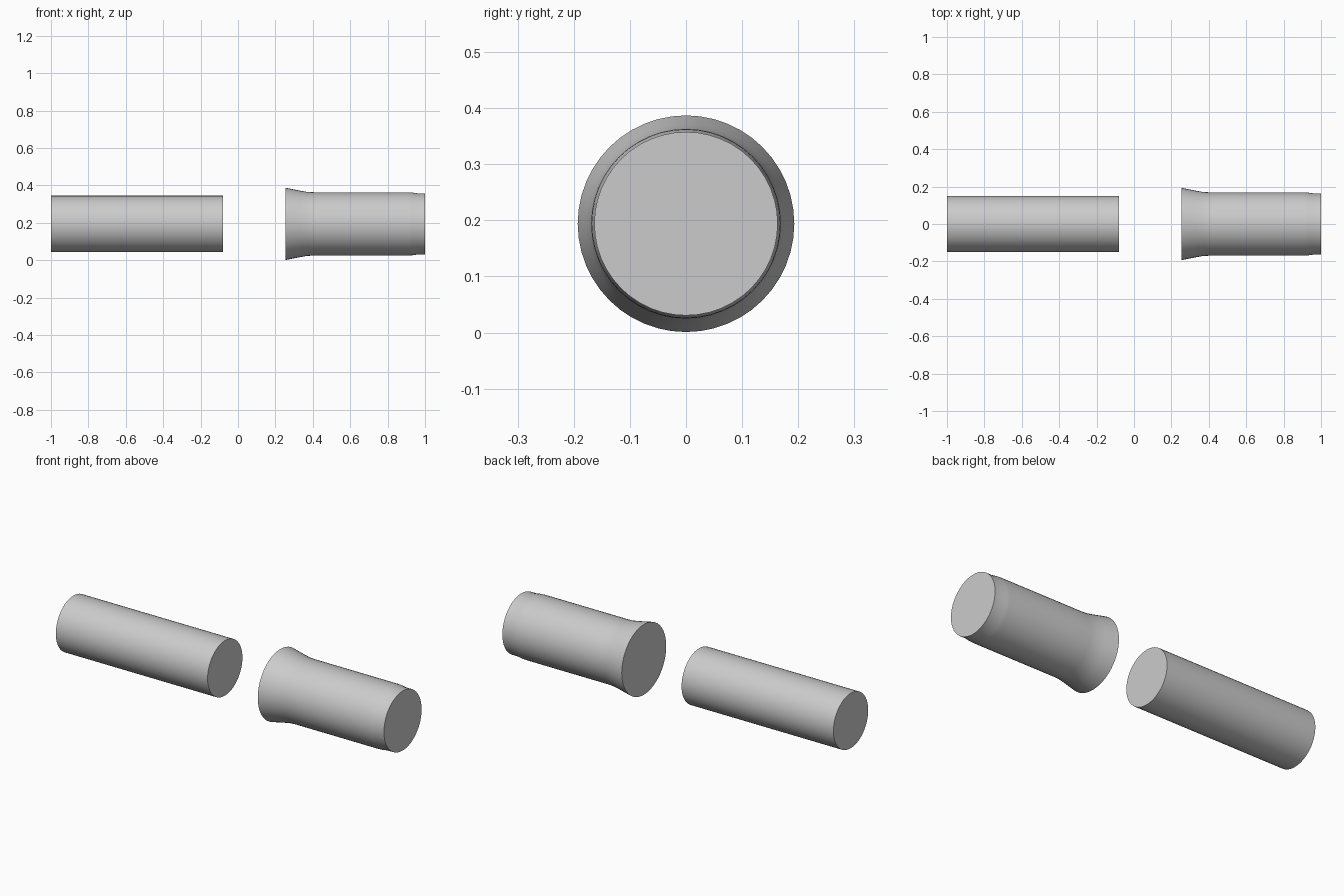
import bpy, bmesh, math

if "Cube" in bpy.data.objects:
    bpy.data.objects.remove(bpy.data.objects["Cube"])

SIDES = 48
AXIS_Z = 0.194


def turned_part(name, profile):
    """Solid of revolution about the x axis from (x, radius) pairs, with flat end caps."""
    bm = bmesh.new()
    rings = []
    for x, r in profile:
        angles = [2 * math.pi * i / SIDES for i in range(SIDES)]
        rings.append([bm.verts.new((x, r * math.cos(a), AXIS_Z + r * math.sin(a))) for a in angles])
    for a, b in zip(rings, rings[1:]):
        for i in range(SIDES):
            j = (i + 1) % SIDES
            bm.faces.new((a[i], a[j], b[j], b[i]))
    bm.faces.new(rings[0])
    bm.faces.new(rings[-1])
    bmesh.ops.recalc_face_normals(bm, faces=bm.faces)
    mesh = bpy.data.meshes.new(name)
    bm.to_mesh(mesh)
    bm.free()
    obj = bpy.data.objects.new(name, mesh)
    bpy.context.collection.objects.link(obj)
    bpy.ops.object.select_all(action='DESELECT')
    obj.select_set(True)
    bpy.context.view_layer.objects.active = obj
    bpy.ops.object.shade_smooth_by_angle(angle=math.radians(30))
    return obj


# Plain round rod
turned_part("straight_rod", [(-1.0, 0.151), (-0.079, 0.151)])

# Sleeve with a flared mouth and a slightly necked end
turned_part("flared_sleeve", [
    (0.255, 0.193), (0.33, 0.178), (0.37, 0.171), (0.41, 0.169),
    (0.91, 0.169), (0.93, 0.168), (0.96, 0.1635), (1.0, 0.1635),
])
